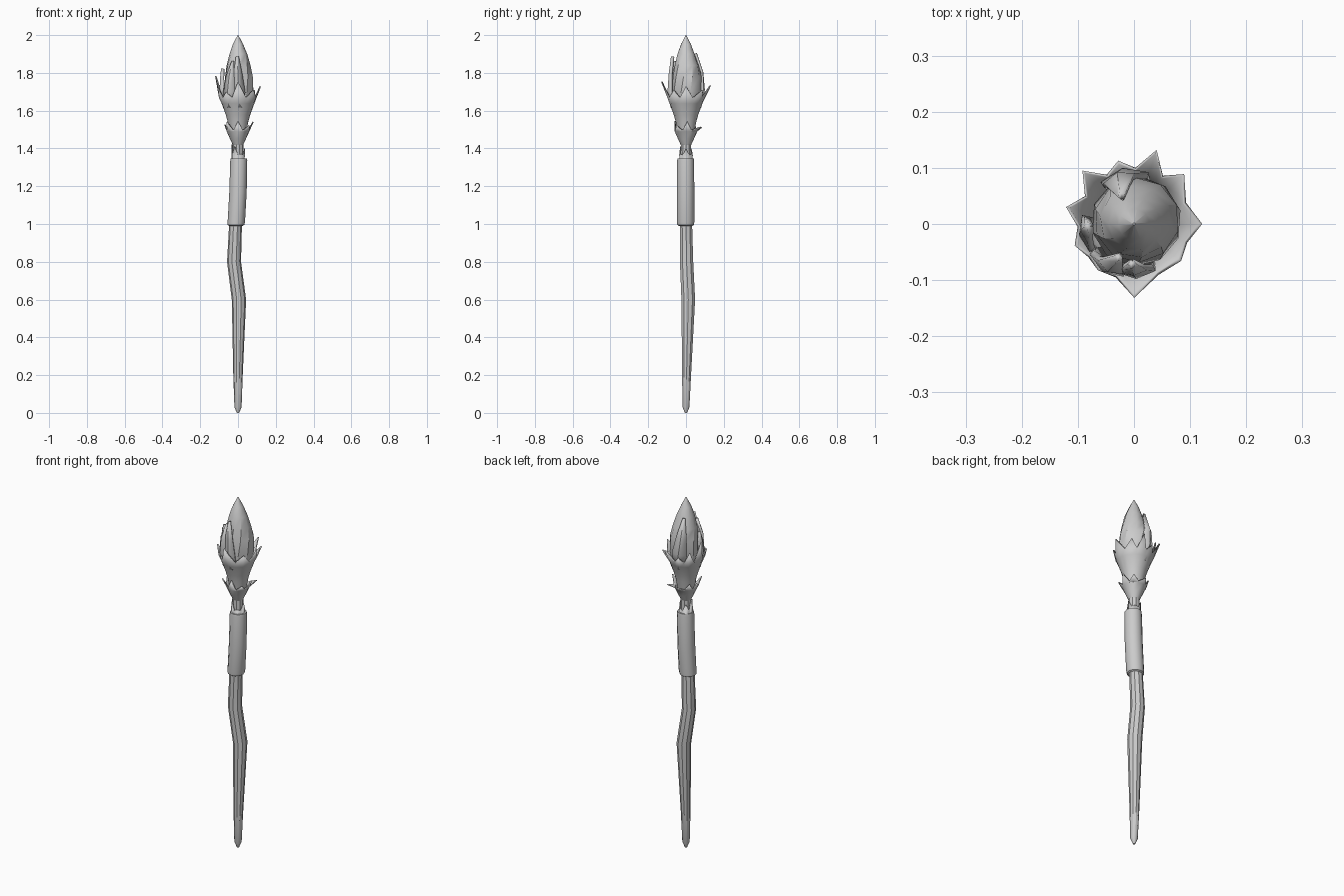
import bpy, bmesh
from math import sin, cos, radians, pi

if "Cube" in bpy.data.objects:
    bpy.data.objects.remove(bpy.data.objects["Cube"])


def finish(name, bm, thickness=0, angle=35):
    bmesh.ops.recalc_face_normals(bm, faces=bm.faces[:])
    me = bpy.data.meshes.new(name)
    bm.to_mesh(me)
    bm.free()
    ob = bpy.data.objects.new(name, me)
    bpy.context.collection.objects.link(ob)
    if thickness:
        mod = ob.modifiers.new("thickness", "SOLIDIFY")
        mod.thickness = thickness
        mod.offset = -1
    bpy.ops.object.select_all(action="DESELECT")
    ob.select_set(True)
    bpy.context.view_layer.objects.active = ob
    bpy.ops.object.shade_smooth_by_angle(angle=radians(angle))
    return ob


def bridge(bm, rings, bottom=False, top=False):
    vs = [[bm.verts.new(p) for p in r] for r in rings]
    n = len(vs[0])
    for a, b in zip(vs, vs[1:]):
        for i in range(n):
            j = (i + 1) % n
            bm.faces.new((a[i], a[j], b[j], b[i]))
    if bottom:
        bm.faces.new(vs[0][::-1])
    if top:
        bm.faces.new(vs[-1])


def ring(x, y, z, r, n, turn=0):
    return [(x + r * cos(2 * pi * i / n + turn), y + r * sin(2 * pi * i / n + turn), z)
            for i in range(n)]


def tube(name, stations, n=8, twist=0.0):
    bm = bmesh.new()
    bridge(bm, [ring(*s, n, k * twist) for k, s in enumerate(stations)], True, True)
    return finish(name, bm)


def leaf_cup(name, stations, tips, valley, thickness):
    """Cup whose rim alternates between leaf tips (degrees, radius, z) and valleys."""
    rim = []
    for k, (a, r, z) in enumerate(tips):
        nxt = tips[(k + 1) % len(tips)][0]
        nxt += 360 if nxt <= a else 0
        rim += [(a, r, z), ((a + nxt) / 2, *valley)]
    rings = [[(x + r * cos(radians(a)), y + r * sin(radians(a)), z) for a, _, _ in rim]
             for x, y, z, r in stations]
    rings.append([(r * cos(radians(a)), r * sin(radians(a)), z) for a, r, z in rim])
    bm = bmesh.new()
    bridge(bm, rings, bottom=True)
    return finish(name, bm, thickness)


# crooked shaft
tube("shaft", [(0, 0, 0.0, 0.006), (0, 0, 0.03, 0.019), (0, 0.003, 0.2, 0.025),
               (0.005, 0.012, 0.6, 0.038), (-0.021, 0.003, 0.8, 0.037),
               (-0.013, 0, 1.0, 0.034), (0, 0, 1.34, 0.03), (0, 0, 1.46, 0.028)], 10)

# open-ended grip sleeve around the shaft
bm = bmesh.new()
bridge(bm, [ring(-0.011, -0.002, 0.99, 0.036, 12), ring(-0.011, -0.002, 0.995, 0.044, 12),
            ring(-0.009, -0.002, 1.01, 0.046, 12), ring(0, -0.002, 1.17, 0.046, 12),
            ring(0.004, -0.002, 1.335, 0.045, 12), ring(0.004, -0.002, 1.348, 0.043, 12),
            ring(0.004, -0.002, 1.348, 0.035, 12), ring(0.004, -0.002, 1.31, 0.033, 12)])
finish("grip", bm)

# torn collar above the grip
leaf_cup("collar", [(0, 0, 1.3, 0.033)],
         [(0, .038, 1.40), (60, .036, 1.37), (125, .036, 1.40),
          (180, .035, 1.42), (240, .036, 1.41), (300, .036, 1.37)], (0.036, 1.365), 0.005)

# lower leaf cup
leaf_cup("lower_leaves", [(0, 0, 1.415, 0.026), (0, 0, 1.45, 0.042), (0, 0, 1.49, 0.060)],
         [(5, .083, 1.54), (50, .102, 1.51), (95, .085, 1.51), (140, .075, 1.53),
          (180, .072, 1.525), (225, .085, 1.54), (270, .062, 1.545), (320, .080, 1.52)],
         (0.064, 1.495), 0.006)

# upper leaf cup
leaf_cup("upper_leaves", [(0, 0, 1.47, 0.036), (0, 0, 1.54, 0.047), (0, 0, 1.58, 0.058),
                          (0, 0, 1.64, 0.080)],
         [(0, .115, 1.73), (45, .120, 1.71), (73, .132, 1.735), (104, .110, 1.70),
          (134, .126, 1.74), (166, .118, 1.785), (200, .106, 1.72), (232, .098, 1.70),
          (270, .125, 1.755), (322, .100, 1.71)],
         (0.094, 1.67), 0.007)

# flame bud
tube("flame", [(0, 0, 1.52, 0.035), (0, 0, 1.62, 0.065), (0.004, 0.005, 1.70, 0.081),
               (0.005, 0.007, 1.78, 0.076), (0.003, 0.004, 1.84, 0.064),
               (0.002, 0, 1.90, 0.047), (0, 0, 1.95, 0.028), (0, 0, 2.0, 0.002)], 10, 0.12)


# flame tongues hugging the bud: angle, width, bend and (radius, z) outline
def tongue(name, deg, width, lean, path):
    bm = bmesh.new()
    rows = []
    for k, (r, z) in enumerate(path):
        t = k / (len(path) - 1)
        w = width * (1 - t ** 2) + 1
        rows.append([bm.verts.new(((r - d) * cos(radians(deg + lean * t + s * w)),
                                   (r - d) * sin(radians(deg + lean * t + s * w)), z))
                     for s, d in ((-1, 0.006), (0, 0), (1, 0.006))])
    for a, b in zip(rows, rows[1:]):
        for i in range(2):
            bm.faces.new((a[i], a[i + 1], b[i + 1], b[i]))
    finish(name, bm, 0.012)


tongue("tongue_left", 195, 22, -12, [(.07, 1.62), (.088, 1.70), (.084, 1.77), (.078, 1.82)])
tongue("tongue_front_left", 232, 24, 14, [(.07, 1.62), (.090, 1.70), (.086, 1.78), (.062, 1.86)])
tongue("tongue_front", 275, 24, -8, [(.07, 1.62), (.086, 1.70), (.080, 1.79), (.068, 1.885)])
tongue("tongue_back", 95, 30, 20, [(.07, 1.62), (.090, 1.71), (.085, 1.80), (.052, 1.90)])
